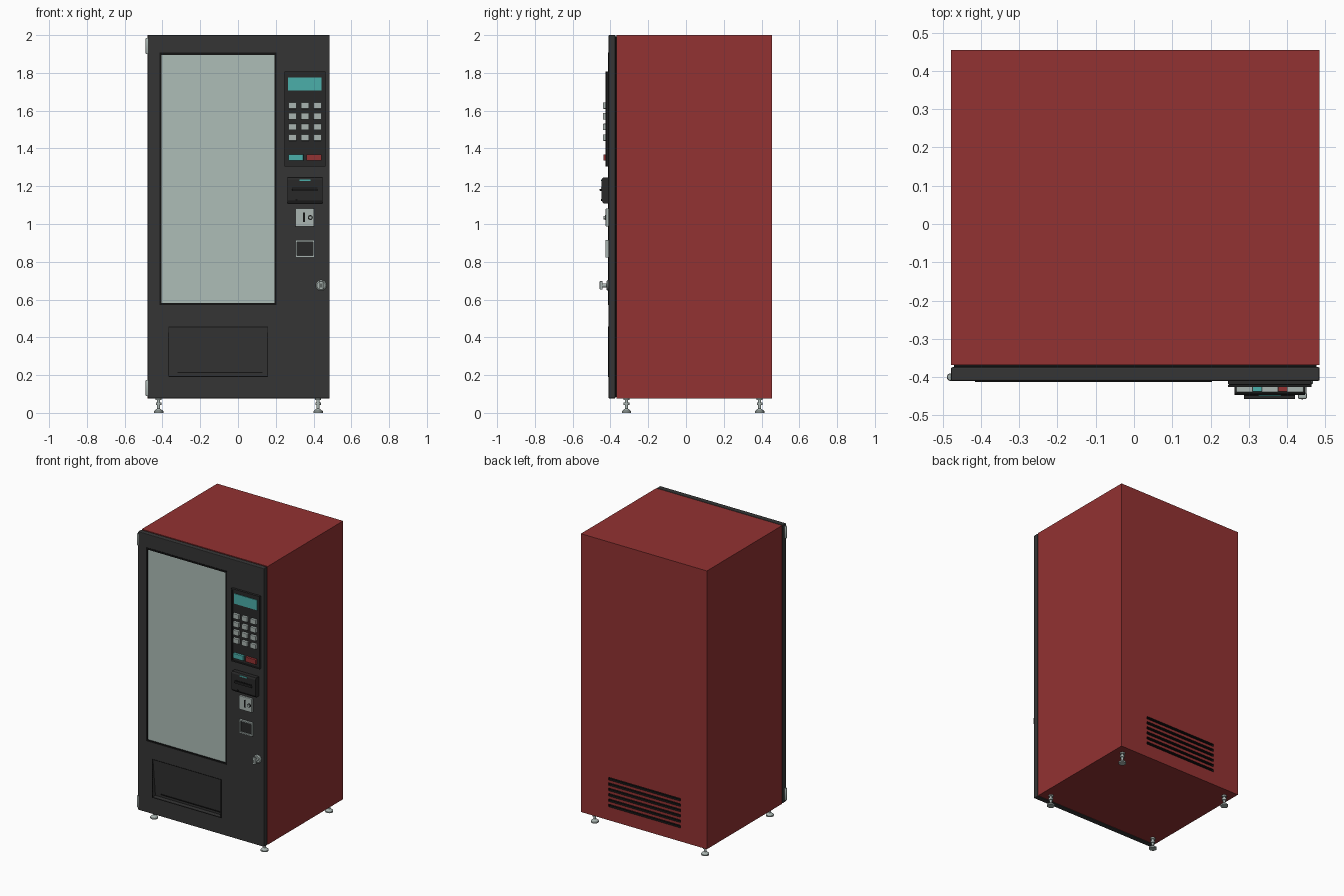
import bpy, bmesh, math
from mathutils import Matrix, Vector

if "Cube" in bpy.data.objects:
    bpy.data.objects.remove(bpy.data.objects["Cube"], do_unlink=True)


def material(name, r, g, b):
    mat = bpy.data.materials.new(name)
    mat.use_nodes = True
    mat.diffuse_color = (r, g, b, 1)
    mat.node_tree.nodes["Principled BSDF"].inputs["Base Color"].default_value = (r, g, b, 1)
    return mat


RED = material("cabinet red", 0.29, 0.032, 0.032)
CHARCOAL = material("door charcoal", 0.036, 0.036, 0.036)
DARK = material("panel dark grey", 0.022, 0.022, 0.022)
BLACK = material("slot black", 0.007, 0.007, 0.007)
GLASS = material("pale glass", 0.42, 0.51, 0.475)
METAL = material("light metal", 0.4, 0.46, 0.44)
TEAL = material("display teal", 0.07, 0.43, 0.4)


def finish(name, bm, mat, bevel=0.0, smooth=False):
    """Turn a bmesh into a named object with one material."""
    bmesh.ops.recalc_face_normals(bm, faces=bm.faces)
    mesh = bpy.data.meshes.new(name)
    bm.to_mesh(mesh)
    bm.free()
    obj = bpy.data.objects.new(name, mesh)
    bpy.context.collection.objects.link(obj)
    mesh.materials.append(mat)
    if bevel:
        mod = obj.modifiers.new("edge bevel", "BEVEL")
        mod.width = bevel
        mod.segments = 2
    if smooth:
        activate(obj)
        bpy.ops.object.shade_smooth_by_angle(angle=math.radians(35))
    return obj


def activate(obj):
    bpy.ops.object.select_all(action="DESELECT")
    obj.select_set(True)
    bpy.context.view_layer.objects.active = obj


def add_box(bm, xs, ys, zs):
    size = [s[1] - s[0] for s in (xs, ys, zs)]
    mid = Vector([(s[0] + s[1]) / 2 for s in (xs, ys, zs)])
    bmesh.ops.create_cube(bm, size=1, matrix=Matrix.Translation(mid) @ Matrix.Diagonal((*size, 1)))


def box(name, xs, ys, zs, mat, bevel=0.0):
    bm = bmesh.new()
    add_box(bm, xs, ys, zs)
    return finish(name, bm, mat, bevel)


def frame(name, xs, ys, zs, wall, mat):
    """Rectangular ring facing the front."""
    bm = bmesh.new()
    for x in ((xs[0], xs[0] + wall), (xs[1] - wall, xs[1])):
        add_box(bm, x, ys, zs)
    for z in ((zs[0], zs[0] + wall), (zs[1] - wall, zs[1])):
        add_box(bm, (xs[0] + wall, xs[1] - wall), ys, z)
    return finish(name, bm, mat)


def prism(name, xs, profile, mat, bevel=0.0):
    """Extrude a (y, z) profile along x."""
    bm = bmesh.new()
    face = bm.faces.new([bm.verts.new((xs[0], y, z)) for y, z in profile])
    new = bmesh.ops.extrude_face_region(bm, geom=[face])["geom"]
    moved = [v for v in new if isinstance(v, bmesh.types.BMVert)]
    bmesh.ops.translate(bm, verts=moved, vec=(xs[1] - xs[0], 0, 0))
    return finish(name, bm, mat, bevel)


def lathe(name, profile, place, mat, forward=False, sides=20):
    """Spin a (radius, height) profile; forward points its axis to the front."""
    bm = bmesh.new()
    verts = [bm.verts.new((r, 0, h)) for r, h in profile]
    edges = [bm.edges.new(pair) for pair in zip(verts, verts[1:])]
    bmesh.ops.spin(bm, geom=verts + edges, cent=(0, 0, 0), axis=(0, 0, 1),
                   angle=math.tau, steps=sides)
    bmesh.ops.remove_doubles(bm, verts=bm.verts, dist=0.00001)
    turn = Matrix.Rotation(math.pi / 2 if forward else 0, 4, "X")
    bmesh.ops.transform(bm, matrix=Matrix.Translation(place) @ turn, verts=bm.verts)
    return finish(name, bm, mat, smooth=True)


def carve(obj, cutter):
    """Subtract a cutter, apply the result and drop the cutter."""
    cutter.hide_render = True
    mod = obj.modifiers.new("cut", "BOOLEAN")
    mod.operation = "DIFFERENCE"
    mod.solver = "EXACT"
    mod.object = cutter
    activate(obj)
    for name in [m.name for m in obj.modifiers]:
        bpy.ops.object.modifier_apply(modifier=name)
    bpy.data.objects.remove(cutter, do_unlink=True)


# Cabinet with dark louvre slots cut in the back
LEFT, RIGHT, BASE, TOP, BACK = 0.485, -0.478, 0.077, 2.0, 0.455
cabinet = box("cabinet", (RIGHT, LEFT), (-0.368, BACK), (BASE, TOP), RED)
slots = bmesh.new()
for i in range(6):
    z = 0.17 + i * 0.037
    add_box(slots, (-0.275, 0.275), (BACK - 0.02, BACK + 0.02), (z, z + 0.018))
carve(cabinet, finish("louvre_cutter", slots, BLACK))
cabinet.data.materials.clear()
for mat in (RED, BLACK):
    cabinet.data.materials.append(mat)
for face in cabinet.data.polygons:
    inside = BACK - 0.03 < face.center.y < BACK - 0.001
    face.material_index = 1 if inside and abs(face.center.x) < 0.3 else 0

# Door with window recess and sloping delivery recess
FRONT = -0.41
box("door_gasket", (RIGHT + 0.008, LEFT - 0.008), (-0.378, -0.368), (BASE + 0.008, TOP - 0.008), BLACK)
door = box("door", (RIGHT, LEFT), (FRONT, -0.374), (BASE, TOP), CHARCOAL, 0.004)
carve(door, box("window_cutter", (-0.405, 0.194), (-0.5, FRONT + 0.012), (0.58, 1.897), DARK))
carve(door, prism("tray_cutter", (-0.365, 0.156),
                  [(-0.43, 0.453), (FRONT + 0.003, 0.453), (-0.38, 0.195), (-0.43, 0.195)], DARK))

# Window
frame("window_frame", (-0.415, 0.204), (FRONT - 0.003, FRONT + 0.011), (0.57, 1.907), 0.011, BLACK)
box("window_glass", (-0.404, 0.193), (FRONT + 0.004, FRONT + 0.012), (0.581, 1.896), GLASS)

# Delivery flap trim
frame("tray_trim", (-0.369, 0.16), (FRONT - 0.002, FRONT + 0.002), (0.19, 0.457), 0.004, BLACK)
box("flap_lip", (-0.32, 0.13), (-0.388, -0.38), (0.212, 0.217), BLACK)

# Selection panel with display and keys
PANEL = -0.42
box("selection_panel", (0.246, 0.463), (PANEL, FRONT + 0.001), (1.304, 1.807), DARK, 0.002)
frame("selection_panel_rim", (0.246, 0.463), (PANEL - 0.006, PANEL), (1.304, 1.807), 0.008, DARK)
box("display", (0.266, 0.443), (PANEL - 0.004, PANEL), (1.706, 1.776), TEAL)
for row in range(4):
    for col in range(3):
        x, z = 0.289 + col * 0.066, 1.627 - row * 0.0565
        box(f"key_{row + 1}_{col + 1}", (x - 0.022, x + 0.022), (PANEL - 0.02, PANEL),
            (z - 0.017, z + 0.017), METAL, 0.003)
for name, x, mat in (("confirm_key", 0.267, TEAL), ("cancel_key", 0.363, RED)):
    box(name, (x, x + 0.079), (PANEL - 0.018, PANEL), (1.335, 1.369), mat, 0.002)

# Banknote reader
prism("note_reader", (0.262, 0.447),
      [(FRONT, 1.109), (-0.437, 1.109), (-0.447, 1.125), (-0.447, 1.235), (-0.44, 1.246), (FRONT, 1.246)],
      DARK, 0.002)
box("note_lip", (0.287, 0.421), (-0.457, -0.445), (1.175, 1.186), DARK, 0.002)
box("note_slot", (0.287, 0.421), (-0.449, -0.446), (1.187, 1.194), BLACK)
box("note_light", (0.325, 0.384), (-0.449, -0.446), (1.228, 1.236), TEAL)
lathe("note_lock", [(0, 0), (0.006, 0), (0.006, 0.003), (0, 0.003)], (0.31, -0.446, 1.127), BLACK, True)

# Coin slot plate
box("coin_plate", (0.304, 0.402), (-0.425, FRONT), (0.987, 1.082), METAL, 0.003)
box("coin_slot", (0.345, 0.355), (-0.427, -0.424), (1.01, 1.062), BLACK)
lathe("coin_button_ring", [(0, 0), (0.013, 0), (0.013, 0.004), (0, 0.004)], (0.383, -0.424, 1.034), BLACK, True)
lathe("coin_button", [(0, 0), (0.009, 0), (0.009, 0.012), (0, 0.012)], (0.383, -0.424, 1.034), METAL, True)

# Coin return
frame("coin_return_frame", (0.304, 0.405), (-0.425, FRONT), (0.823, 0.915), 0.009, METAL)
box("coin_return_flap", (0.312, 0.397), (-0.414, FRONT), (0.831, 0.907), DARK)

# Door lock with turning handle
LOCK = Vector((0.44, FRONT, 0.675))
lathe("lock_body", [(0, 0), (0.028, 0), (0.028, 0.006), (0.022, 0.011), (0.011, 0.011),
                    (0.011, 0.036), (0, 0.036)], LOCK, METAL, True)
box("lock_handle", (LOCK.x - 0.012, LOCK.x + 0.012), (-0.457, -0.441), (0.652, 0.698), METAL, 0.004)
box("lock_keyway", (LOCK.x - 0.002, LOCK.x + 0.002), (-0.459, -0.456), (0.664, 0.686), BLACK)

# Hinges on the right edge of the door
for name, z in (("lower_hinge", 0.09), ("upper_hinge", 1.9)):
    lathe(name, [(0, 0), (0.008, 0), (0.01, 0.004), (0.01, 0.08), (0.008, 0.084), (0, 0.084)],
          (RIGHT - 0.001, -0.4, z), METAL)

# Levelling feet
foot = [(0, 0), (0.025, 0), (0.025, 0.009), (0.012, 0.02), (0.008, 0.022), (0.008, 0.042),
        (0.015, 0.042), (0.015, 0.056), (0.008, 0.056), (0.008, 0.068), (0.016, 0.068), (0.016, 0.08), (0, 0.08)]
for side, x in (("right", -0.42), ("left", 0.424)):
    for end, y in (("front", -0.315), ("back", 0.39)):
        lathe(f"{end}_{side}_foot", foot, (x, y, 0), METAL)
